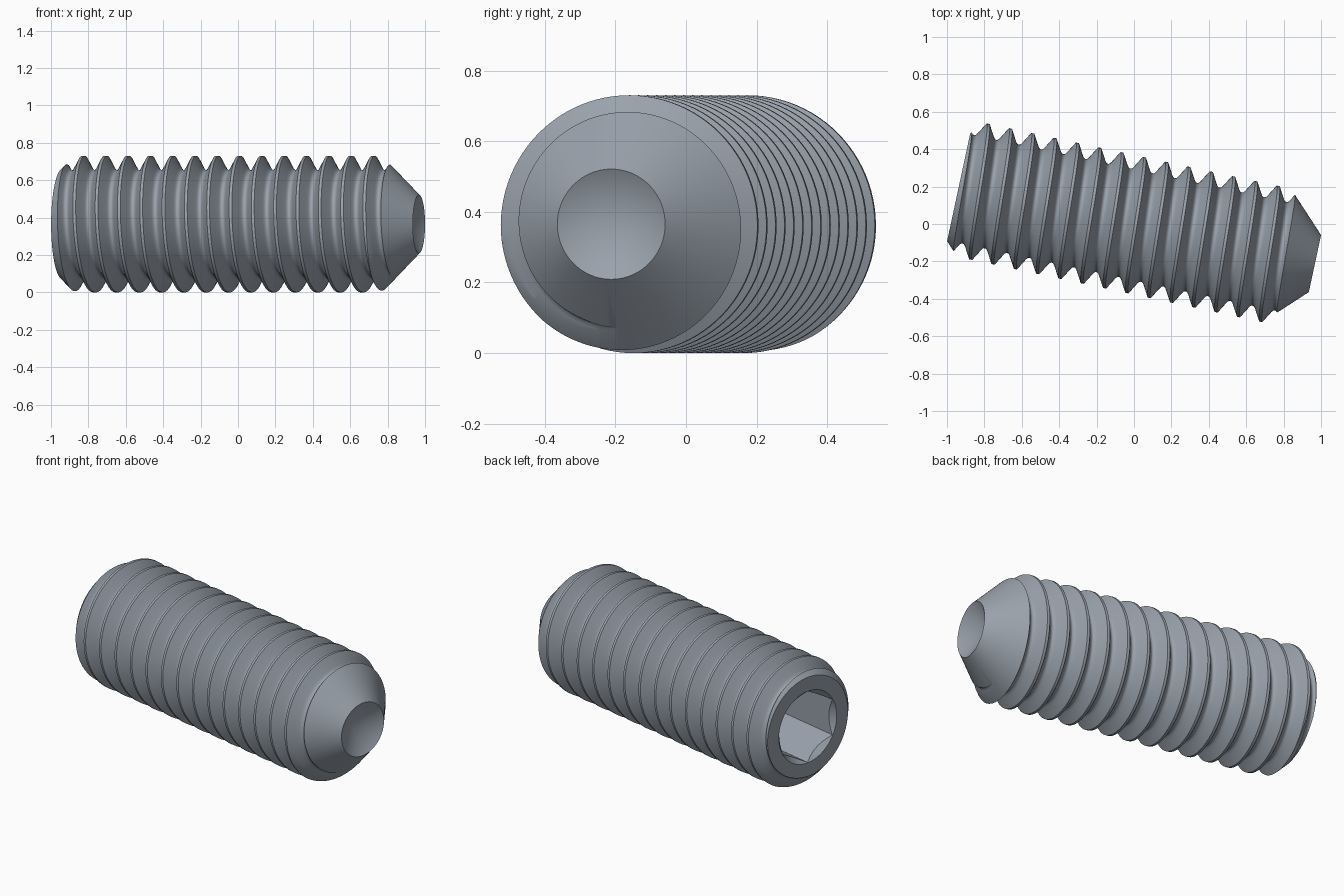
import bpy, bmesh, math
from mathutils import Matrix

if "Cube" in bpy.data.objects:
    bpy.data.objects.remove(bpy.data.objects["Cube"], do_unlink=True)

LENGTH, PITCH, CREST = 1.948, 0.122, 0.365
PLACE = Matrix.Translation((0.015, -0.0075, CREST)) @ Matrix.Rotation(math.radians(-12.1), 4, "Z")


def point(along, radius, angle):
    """Position from the socket end, with the screw axis on x."""
    return (along - LENGTH / 2, radius * math.cos(angle), radius * math.sin(angle))


def finish(bm, name):
    bmesh.ops.recalc_face_normals(bm, faces=bm.faces[:])
    mesh = bpy.data.meshes.new(name)
    bm.to_mesh(mesh)
    bm.free()
    obj = bpy.data.objects.new(name, mesh)
    obj.matrix_world = PLACE
    bpy.context.collection.objects.link(obj)
    return obj


def lathe(name, profile, steps, start):
    """Revolve a profile of (along, radius) about the screw axis."""
    bm = bmesh.new()
    verts = [bm.verts.new(point(a, r, start)) for a, r in profile]
    edges = [bm.edges.new(pair) for pair in zip(verts, verts[1:])]
    bmesh.ops.spin(bm, geom=verts + edges, cent=(0, 0, 0), axis=(1, 0, 0),
                   angle=math.tau, steps=steps)
    bmesh.ops.remove_doubles(bm, verts=bm.verts[:], dist=1e-5)
    return finish(bm, name)


def helical_thread(name, turns, segments):
    """Right-handed thread, longer than the screw at both ends."""
    # one pitch: flat crest, straight flanks, rounded root
    half = [(0.0625, CREST), (0.2, 0.336), (0.34, 0.306), (0.4, 0.2955), (0.45, 0.291)]
    tooth = half + [(0.5, 0.29)] + [(1 - f, r) for f, r in reversed(half)]
    n = len(tooth)
    rows = turns * n
    first = LENGTH - 0.279 - 16 * PITCH
    bm = bmesh.new()
    columns = []
    for j in range(segments):
        count = rows + 1 + (n if j == 0 else 0)
        column = []
        for i in range(count):
            f, r = tooth[i % n]
            along = first + PITCH * (i // n + f + j / segments)
            column.append(bm.verts.new(point(along, r, math.tau * j / segments)))
        columns.append(column)
    for j in range(segments):
        here = columns[j]
        after = columns[j + 1] if j + 1 < segments else columns[0][n:]
        for i in range(rows):
            bm.faces.new((here[i], here[i + 1], after[i + 1], after[i]))
    # close both ends with a fan to the axis
    rim = [e for e in bm.edges if e.is_boundary]
    low = bm.verts.new(point(first, 0, 0))
    high = bm.verts.new(point(first + (turns + 1) * PITCH, 0, 0))
    for e in rim:
        middle = (e.verts[0].co.x + e.verts[1].co.x) / 2
        bm.faces.new((e.verts[0], e.verts[1], low if middle < 0 else high))
    return finish(bm, name)


def cut(target, tool, operation):
    tool.hide_render = True
    mod = target.modifiers.new(tool.name, "BOOLEAN")
    mod.operation, mod.solver, mod.object = operation, "EXACT", tool
    bpy.context.view_layer.objects.active = target
    bpy.ops.object.modifier_apply(modifier=mod.name)
    bpy.data.objects.remove(tool, do_unlink=True)


# Steel colour
steel = bpy.data.materials.new("blue_grey_steel")
steel.use_nodes = True
colour = (0.32, 0.36, 0.41, 1)
steel.diffuse_color = colour
steel.node_tree.nodes["Principled BSDF"].inputs["Base Color"].default_value = colour

# Threaded body
screw = helical_thread("threaded_set_screw", 20, 96)
screw.data.materials.append(steel)

# Envelope: socket countersink, head chamfer, conical point and cup
envelope = lathe("end_envelope", [
    (0.212, 0), (0, 0.212), (0, 0.295), (0.095, 0.39),
    (LENGTH - 0.234, 0.39), (LENGTH, 0.156), (LENGTH - 0.09, 0)],
    128, math.pi / 128)
cut(screw, envelope, "INTERSECT")

# Hexagonal drive socket, corners up and down
socket = lathe("hex_socket", [(-0.1, 0), (-0.1, 0.2107), (0.43, 0.2107), (0.43, 0)],
               6, math.pi / 2)
cut(screw, socket, "DIFFERENCE")

# Smooth shading with sharp edges kept
bpy.ops.object.select_all(action="DESELECT")
screw.select_set(True)
bpy.context.view_layer.objects.active = screw
bpy.ops.object.shade_smooth_by_angle(angle=math.radians(30))
